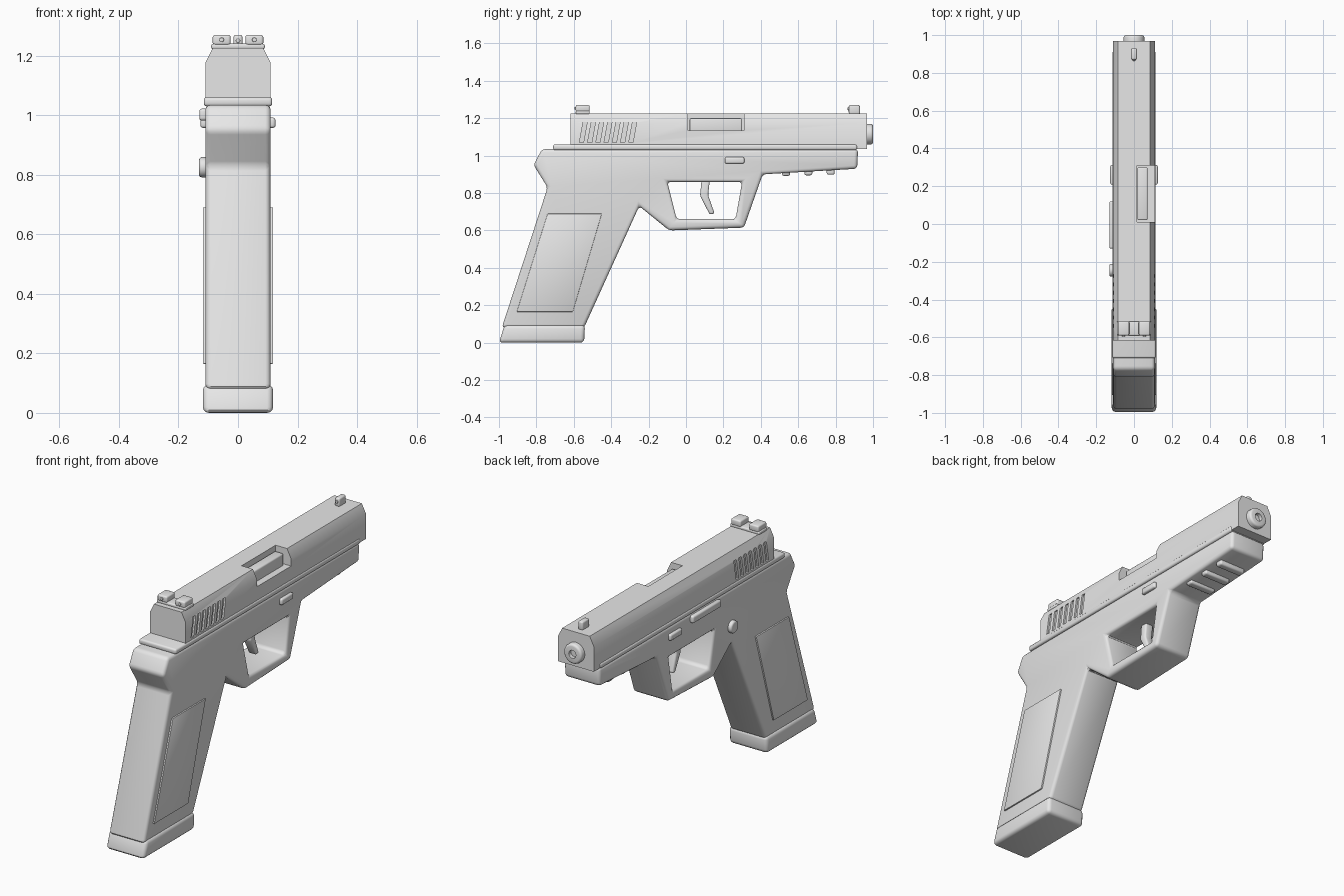
import bpy, bmesh, math

if "Cube" in bpy.data.objects:
    bpy.data.objects.remove(bpy.data.objects["Cube"], do_unlink=True)

GREY = (0.8, 0.8, 0.8, 1)
mat = bpy.data.materials.new("light_grey")
mat.use_nodes = True
mat.diffuse_color = GREY
mat.node_tree.nodes["Principled BSDF"].inputs["Base Color"].default_value = GREY


def activate(ob):
    bpy.ops.object.select_all(action='DESELECT')
    ob.select_set(True)
    bpy.context.view_layer.objects.active = ob


def smooth(ob):
    activate(ob)
    bpy.ops.object.shade_smooth_by_angle(angle=math.radians(32))


def prism(name, loops, t0, t1, axis='X', bevel=0.0, segments=3):
    """Solid from profile loops (sharing corners), extruded along X or Y."""
    bm = bmesh.new()
    place = (lambda t, p: (t, p[0], p[1])) if axis == 'X' else (lambda t, p: (p[0], t, p[1]))
    points = {p for loop in loops for p in loop}
    low = {p: bm.verts.new(place(t0, p)) for p in sorted(points)}
    high = {p: bm.verts.new(place(t1, p)) for p in sorted(points)}
    edges = []
    for loop in loops:
        bm.faces.new([low[p] for p in loop])
        bm.faces.new([high[p] for p in reversed(loop)])
        edges += zip(loop, loop[1:] + loop[:1])
    for a, b in edges:
        if (b, a) not in edges:
            bm.faces.new((low[b], low[a], high[a], high[b]))
    bmesh.ops.recalc_face_normals(bm, faces=bm.faces)
    if bevel:
        sharp = [e for e in bm.edges if e.calc_face_angle(0) > 0.3]
        bmesh.ops.bevel(bm, geom=sharp, offset=bevel, segments=segments, profile=0.5,
                        affect='EDGES', clamp_overlap=True)
    mesh = bpy.data.meshes.new(name)
    bm.to_mesh(mesh)
    bm.free()
    mesh.materials.append(mat)
    ob = bpy.data.objects.new(name, mesh)
    bpy.context.collection.objects.link(ob)
    smooth(ob)
    return ob


def rect(a0, a1, b0, b1):
    return [(a0, b0), (a1, b0), (a1, b1), (a0, b1)]


def circle(a, b, r, n=24):
    return [(a + r * math.cos(math.tau * i / n), b + r * math.sin(math.tau * i / n))
            for i in range(n)]


def cut(ob, cutters):
    """Subtract the cutters from the object, then drop them."""
    for cutter in cutters:
        cutter.hide_render = True
        mod = ob.modifiers.new("cut", 'BOOLEAN')
        mod.operation, mod.solver, mod.object = 'DIFFERENCE', 'EXACT', cutter
        activate(ob)
        bpy.ops.object.modifier_apply(modifier=mod.name)
        bpy.data.objects.remove(cutter, do_unlink=True)
    smooth(ob)


# Frame: grip and body in one loop, trigger guard in the other
grip_top, guard_end = (-0.25, 0.73), (0.41, 0.9)
hole_back, hole_front = (-0.1, 0.86), (0.3, 0.86)
body = [(-0.77, 1.035), (-0.815, 0.95), (-0.74, 0.83), (-0.985, 0.08), (-0.545, 0.08),
        grip_top, hole_back, hole_front, guard_end, (0.915, 0.93), (0.92, 1.035)]
guard = [grip_top, (-0.09, 0.6), (0.31, 0.615), guard_end, hole_front,
         (0.265, 0.66), (-0.05, 0.66), hole_back]
prism("frame", [body, guard], -0.11, 0.11, bevel=0.018)

# Base plate of the grip
prism("base_plate", [[(-1, 0), (-0.545, 0), (-0.54, 0.095), (-0.97, 0.095)]],
      -0.118, 0.118, bevel=0.02)

# Rail between frame and slide
prism("rail", [rect(-0.71, 0.915, 1.03, 1.06)], -0.115, 0.115, bevel=0.01)

# Slide with chamfered top, side port and slanted grooves
slide = prism("slide", [[(-0.11, 1.035), (0.11, 1.035), (0.11, 1.175), (0.085, 1.226),
                         (-0.085, 1.226), (-0.11, 1.175)]], -0.618, 0.968, axis='Y')
cutters = [prism("port_cutter", [rect(0.01, 0.31, 1.135, 1.3)], 0.015, 0.2)]
for i in range(7):
    y = -0.57 + i * 0.044
    groove = [(y, 1.07), (y + 0.022, 1.07), (y + 0.042, 1.18), (y + 0.02, 1.18)]
    for side in (-1, 1):
        cutters.append(prism("groove_cutter", [groove], side * 0.1, side * 0.15))
cut(slide, cutters)
prism("chamber_block", [rect(0.02, 0.3, 1.12, 1.2)], 0.018, 0.072, bevel=0.008)

# Muzzle
muzzle = prism("muzzle", [circle(0, 1.115, 0.055, 32)], 0.93, 1.0, axis='Y', bevel=0.012)
cut(muzzle, [prism("bore_cutter", [circle(0, 1.115, 0.022)], 0.98, 1.1, axis='Y')])

# Sights with round dots on their rear faces
prism("rear_sight_base", [rect(-0.59, -0.515, 1.222, 1.24)], -0.09, 0.09, bevel=0.006)
prism("front_sight", [rect(0.87, 0.93, 1.222, 1.27)], -0.015, 0.015, bevel=0.008)
prism("front_sight_dot", [circle(0, 1.25, 0.008, 12)], 0.864, 0.88, axis='Y', bevel=0.003)
for side, label in ((-1, "right"), (1, "left")):
    x0, x1 = sorted((side * 0.025, side * 0.085))
    prism(label + "_rear_sight", [rect(-0.59, -0.515, 1.235, 1.27)], x0, x1, bevel=0.008)
    prism(label + "_rear_sight_dot", [circle(side * 0.055, 1.253, 0.008, 12)],
          -0.596, -0.58, axis='Y', bevel=0.003)
    # Grip panels and takedown catches on both sides
    prism(label + "_grip_panel",
          [[(-0.905, 0.165), (-0.605, 0.165), (-0.45, 0.69), (-0.74, 0.69)]],
          side * 0.1, side * 0.118, bevel=0.003, segments=2)
    prism(label + "_catch", [rect(0.208, 0.312, 0.957, 0.992)],
          side * 0.1, side * 0.126, bevel=0.009)

# Controls on one side only
prism("slide_stop", [rect(-0.13, 0.12, 0.982, 1.022)], -0.13, -0.1, bevel=0.009)
prism("release_button", [circle(-0.245, 0.825, 0.034)], -0.131, -0.1, bevel=0.01)

# Trigger
prism("trigger", [[(0.085, 0.89), (0.075, 0.785), (0.127, 0.685), (0.153, 0.69),
                   (0.118, 0.79), (0.13, 0.89)]], -0.025, 0.025, bevel=0.01)

# Cross ribs under the front of the frame
for i in range(3):
    y, z = 0.535 + i * 0.119, 0.905 + i * 0.003
    prism("under_rib_%d" % (i + 1), [rect(y - 0.021, y + 0.021, z - 0.013, z + 0.025)],
          -0.08, 0.08, bevel=0.01)
